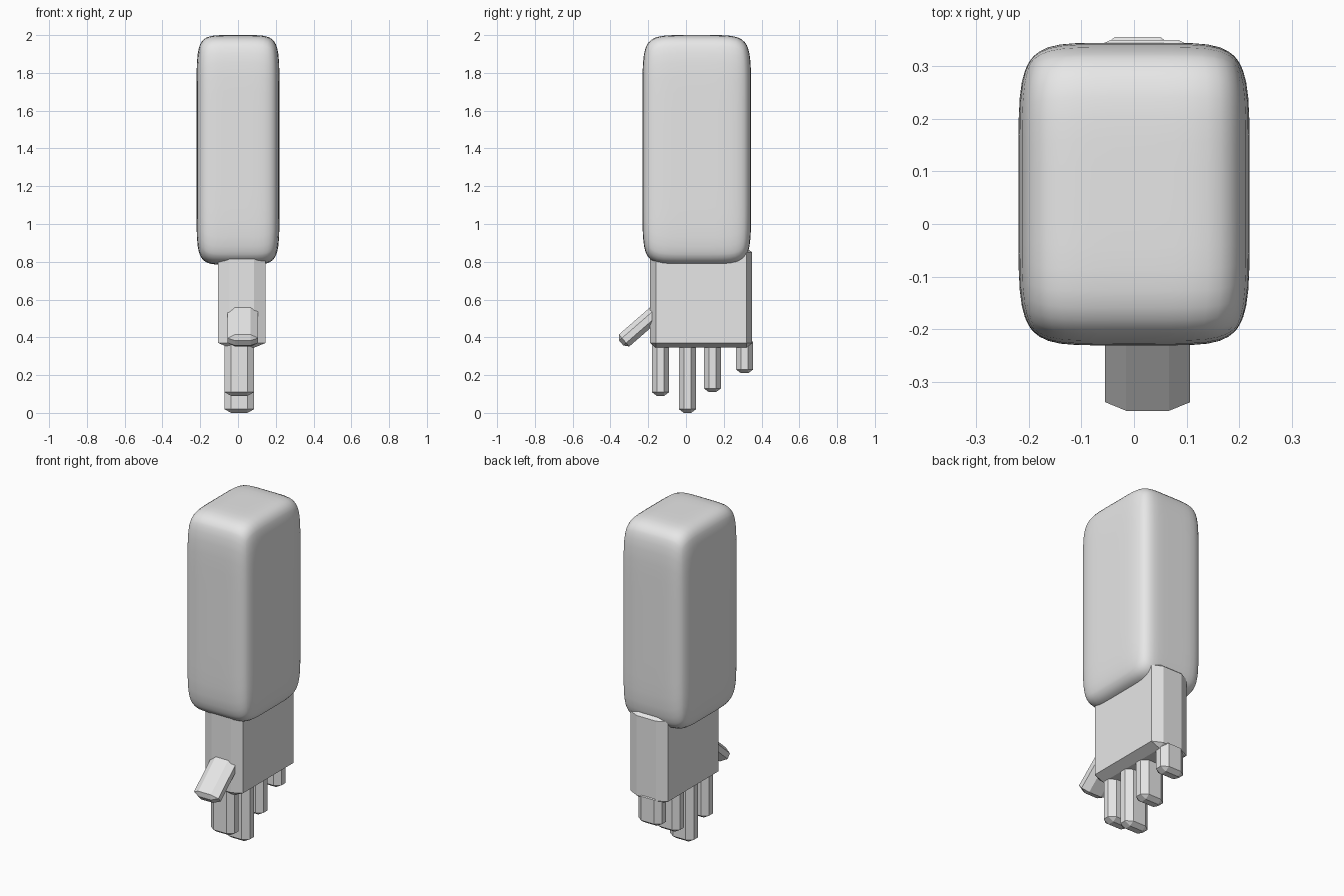
import bpy, bmesh, math
from mathutils import Matrix, Vector

cube = bpy.data.objects.get("Cube")
if cube:
    bpy.data.objects.remove(cube, do_unlink=True)

GREY = (0.8, 0.8, 0.8, 1)
grey = bpy.data.materials.new("plain grey")
grey.use_nodes = True
grey.diffuse_color = GREY
bsdf = next(n for n in grey.node_tree.nodes if n.type == 'BSDF_PRINCIPLED')
bsdf.inputs["Base Color"].default_value = GREY


def add_object(name, bm, smooth=False):
    bmesh.ops.recalc_face_normals(bm, faces=bm.faces)
    for face in bm.faces:
        face.smooth = smooth
    mesh = bpy.data.meshes.new(name)
    bm.to_mesh(mesh)
    bm.free()
    mesh.materials.append(grey)
    obj = bpy.data.objects.new(name, mesh)
    bpy.context.collection.objects.link(obj)
    return obj


def chamfered_box(name, center, size, chamfer, tilt=0):
    """Box with every edge cut flat; chamfer gives the cut along each axis."""
    half = Vector(size) / 2
    bm = bmesh.new()
    for sx in (-1, 1):
        for sy in (-1, 1):
            for sz in (-1, 1):
                for flat in range(3):
                    # each corner becomes three points, one per adjoining face
                    p = [half[i] - (0 if i == flat else chamfer[i]) for i in range(3)]
                    bm.verts.new((sx * p[0], sy * p[1], sz * p[2]))
    bmesh.ops.convex_hull(bm, input=bm.verts)
    bmesh.ops.dissolve_limit(bm, angle_limit=0.01, verts=bm.verts, edges=bm.edges)
    obj = add_object(name, bm)
    obj.matrix_world = Matrix.Translation(center) @ Matrix.Rotation(tilt, 4, 'X')
    return obj


def soft_box(name, center, half, powers, cuts):
    """Slightly bulging rounded box, with the grid packed towards the edges."""
    bm = bmesh.new()
    bmesh.ops.create_cube(bm, size=2)
    bmesh.ops.subdivide_edges(bm, edges=bm.edges, cuts=cuts, use_grid_fill=True)
    for v in bm.verts:
        d = Vector([math.sin(c * math.pi / 2) for c in v.co])
        low, high = 0.3, 1.0
        for _ in range(30):
            mid = (low + high) / 2
            if sum(abs(c * mid) ** n for c, n in zip(d, powers)) > 1:
                high = mid
            else:
                low = mid
        v.co = [c * low * h for c, h in zip(d, half)]
    obj = add_object(name, bm, smooth=True)
    obj.location = center
    return obj


# Forearm
soft_box("forearm", (0, 0.057, 1.392), (0.22, 0.288, 0.608), (6, 6, 10), 17)

# Palm
chamfered_box("palm", (0.02, 0.08, 0.61), (0.25, 0.54, 0.53), (0.06, 0.03, 0.025))

# Fingers: name, y position, tip height
TOP = 0.395
for name, y, tip in (("index_finger", -0.135, 0.09), ("middle_finger", 0.008, 0.0),
                     ("ring_finger", 0.14, 0.11), ("little_finger", 0.31, 0.21)):
    chamfered_box(name, (0.007, y, (TOP + tip) / 2), (0.158, 0.092, TOP - tip),
                  (0.036, 0.027, 0.02))

# Thumb, angled down and forward
angle = math.radians(41)
axis = Vector((0, math.cos(angle), math.sin(angle)))
length = 0.3
tip_point = Vector((0.026, -0.343, 0.37))
chamfered_box("thumb", tip_point + axis * length / 2, (0.162, 0.084, length),
              (0.04, 0.025, 0.02), tilt=angle - math.pi / 2)
